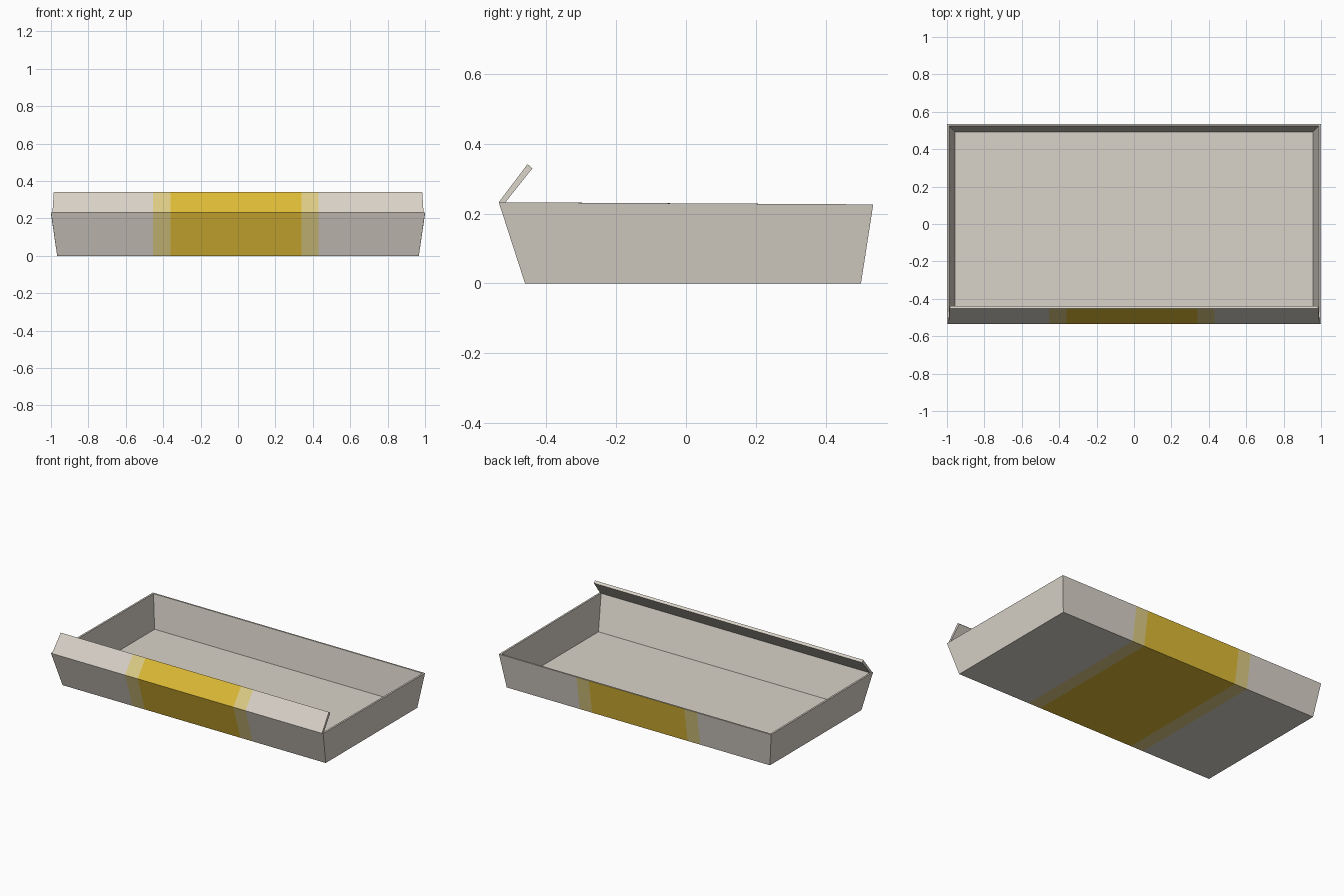
import bpy, bmesh

if "Cube" in bpy.data.objects:
    bpy.data.objects.remove(bpy.data.objects["Cube"])


def srgb(r, g, b):
    f = lambda c: c / 12.92 if c <= 0.04045 else ((c + 0.055) / 1.055) ** 2.4
    return (f(r), f(g), f(b), 1.0)


def material(name, rgb):
    m = bpy.data.materials.new(name)
    m.diffuse_color = srgb(*rgb)
    m.use_nodes = True
    m.node_tree.nodes["Principled BSDF"].inputs["Base Color"].default_value = m.diffuse_color
    return m


CARD = material("pale grey card", (0.85, 0.825, 0.785))
YELLOW = material("yellow stripe", (0.87, 0.73, 0.21))
EDGE = material("pale yellow border", (0.87, 0.80, 0.52))

CUTS = (-0.455, -0.362, 0.34, 0.43)  # stripe boundaries along x


def ring(bm, x, y0, y1, z0, z1):
    """Rectangle of verts: front at height z0, back at height z1."""
    return [bm.verts.new(p) for p in
            ((-x, y0, z0), (x, y0, z0), (x, y1, z1), (-x, y1, z1))]


def bridge(bm, a, b, mat=0):
    for i in range(4):
        j = (i + 1) % 4
        bm.faces.new((a[i], a[j], b[j], b[i])).material_index = mat


def finish(bm, name):
    """Cut the stripe boundaries, colour the marked outside faces by x."""
    bmesh.ops.recalc_face_normals(bm, faces=bm.faces)
    for x in CUTS:
        bmesh.ops.bisect_plane(bm, geom=bm.verts[:] + bm.edges[:] + bm.faces[:],
                               plane_co=(x, 0, 0), plane_no=(1, 0, 0))
    for f in bm.faces:
        x = f.calc_center_median().x
        if f.material_index:
            if CUTS[1] < x < CUTS[2]:
                f.material_index = 1
            elif CUTS[0] < x < CUTS[3]:
                f.material_index = 2
            else:
                f.material_index = 0
    me = bpy.data.meshes.new(name)
    bm.to_mesh(me)
    bm.free()
    for m in (CARD, YELLOW, EDGE):
        me.materials.append(m)
    ob = bpy.data.objects.new(name, me)
    bpy.context.collection.objects.link(ob)


# tray: flared thin-walled open box, stripe wraps the outside
bm = bmesh.new()
base = ring(bm, 0.967, -0.46, 0.50, 0.0, 0.0)
rim = ring(bm, 1.0, -0.535, 0.535, 0.232, 0.226)
rim_in = ring(bm, 0.988, -0.521, 0.524, 0.232, 0.226)
floor = ring(bm, 0.957, -0.448, 0.492, 0.01, 0.01)
bm.faces.new(base).material_index = 1
bridge(bm, base, rim, 1)
bridge(bm, rim, rim_in)
bridge(bm, rim_in, floor)
bm.faces.new(floor)
finish(bm, "tray")

# flap: thin tilted panel along the front rim, stripe on its outer face
bm = bmesh.new()
low = ring(bm, 0.992, -0.535, -0.516, 0.232, 0.232)
top = ring(bm, 0.985, -0.453, -0.439, 0.341, 0.329)
bm.faces.new(low)
bm.faces.new(top)
bridge(bm, low, top)
bm.faces.ensure_lookup_table()
for f in bm.faces:
    if low[0] in f.verts and low[1] in f.verts and top[0] in f.verts:
        f.material_index = 1
finish(bm, "front_flap")
